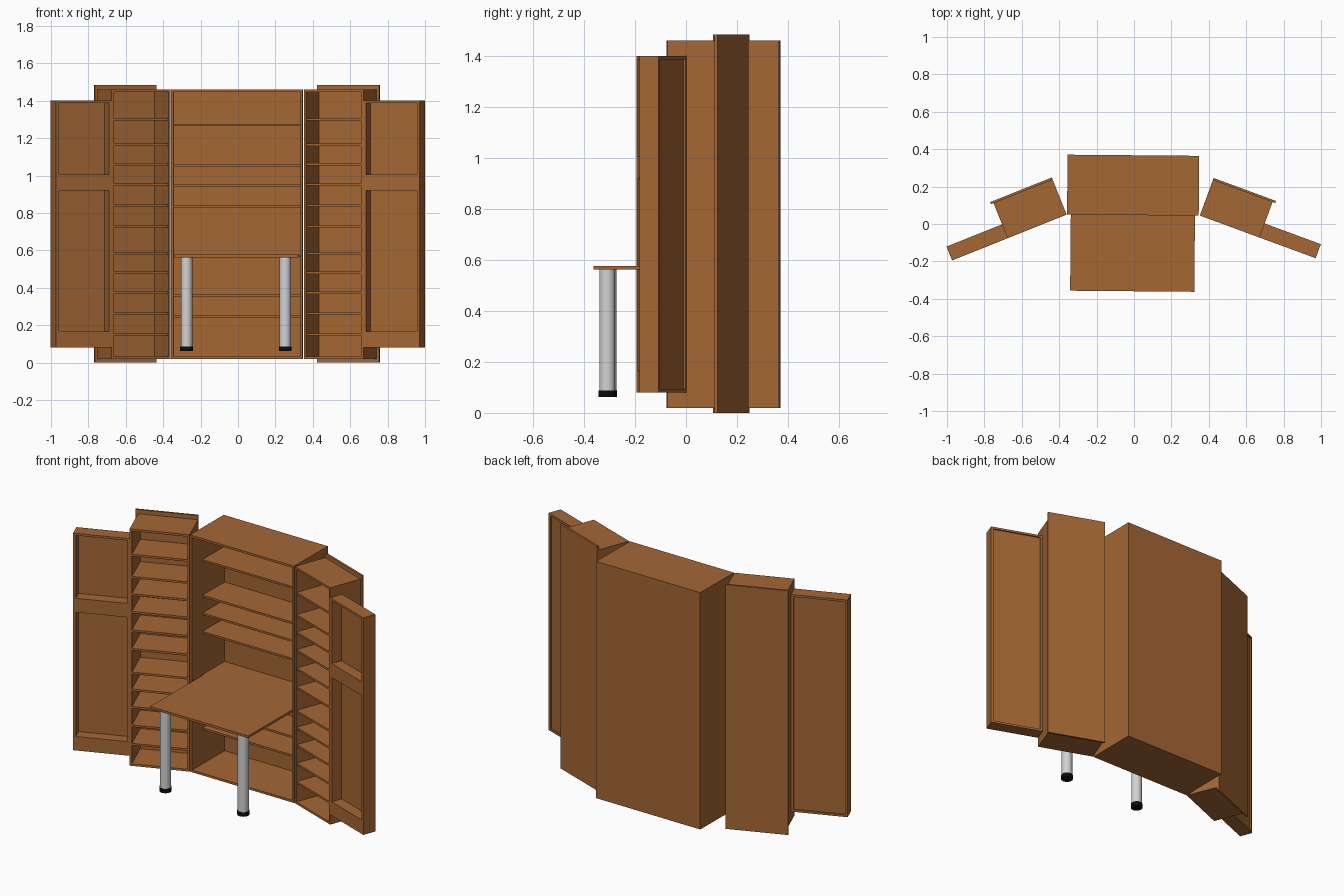
import bpy, bmesh, math
from mathutils import Vector

if "Cube" in bpy.data.objects:
    bpy.data.objects.remove(bpy.data.objects["Cube"])


def material(name, rgb):
    m = bpy.data.materials.new(name)
    m.diffuse_color = (*rgb, 1)
    m.use_nodes = True
    m.node_tree.nodes["Principled BSDF"].inputs["Base Color"].default_value = m.diffuse_color
    return m


WOOD = material("brown_wood", (0.37, 0.135, 0.035))
METAL = material("light_metal", (0.65, 0.65, 0.65))
RUBBER = material("black_rubber", (0.004, 0.004, 0.004))


def frame(x, y, degrees, side=1):
    """Plan frame: origin, direction along the front, direction to the back."""
    a = math.radians(degrees)
    u = Vector((side * math.cos(a), -math.sin(a), 0))
    v = Vector((side * math.sin(a), math.cos(a), 0))
    return Vector((x, y, 0)), u, v


def boards(name, fr, boxes):
    """One object from boxes (u0, u1, v0, v1, z0, z1) in a plan frame."""
    o, u, v = fr
    bm = bmesh.new()
    for u0, u1, v0, v1, z0, z1 in boxes:
        verts = bmesh.ops.create_cube(bm, size=1)["verts"]
        for p in verts:
            a = u0 if p.co.x < 0 else u1
            b = v0 if p.co.y < 0 else v1
            c = z0 if p.co.z < 0 else z1
            p.co = o + u * a + v * b + Vector((0, 0, c))
    bmesh.ops.recalc_face_normals(bm, faces=bm.faces)
    me = bpy.data.meshes.new(name)
    bm.to_mesh(me)
    bm.free()
    me.materials.append(WOOD)
    ob = bpy.data.objects.new(name, me)
    bpy.context.collection.objects.link(ob)


def post(name, loc, radius, z0, z1, mat):
    bpy.ops.mesh.primitive_cylinder_add(vertices=32, radius=radius, depth=z1 - z0,
                                        location=(loc.x, loc.y, (z0 + z1) / 2))
    ob = bpy.context.object
    ob.name = name
    ob.data.materials.append(mat)
    bpy.ops.object.shade_smooth_by_angle()


B, T, t = 0.02, 1.46, 0.013   # cabinet bottom, top, board thickness

# Centre cabinet: carcass, shelves set back from the front
C = frame(-0.006, 0.0475, 0.5)
W, D = 0.352, 0.32
boards("centre_carcass", C, [
    (-W, -W + t, 0, D, B, T), (W - t, W, 0, D, B, T),
    (-W + t, W - t, 0, D, B, B + t), (-W + t, W - t, 0, D, T - t, T),
    (-W + t, W - t, D - 0.01, D, B + t, T - t)])
boards("centre_shelves", C, [
    (-W + t, W - t, 0.1, D - 0.01, z - 0.006, z + 0.006)
    for z in (1.27, 1.053, 0.945, 0.833, 0.57, 0.36, 0.246)])

# Fold-out table with two legs
boards("table_top", C, [(-0.332, 0.332, -0.407, 0.1, 0.563, 0.577)])
for label, lu in (("left", -0.266), ("right", 0.261)):
    p = C[0] + C[1] * lu + C[2] * -0.354
    post(label + "_table_leg", p, 0.031, 0.085, 0.563, METAL)
    post(label + "_leg_foot", p, 0.034, 0.062, 0.087, RUBBER)

# Side cabinets and their open doors
side_shelves = (1.30, 1.165, 1.06, 0.952, 0.84, 0.727, 0.583, 0.48, 0.374, 0.262, 0.15)
L, E = 0.34, 0.66             # cabinet end, door end
for label, F in (("left", frame(-0.36, 0.05, 21.8, -1)),
                 ("right", frame(0.352, 0.045, 20.2, 1))):
    boards(label + "_cabinet_carcass", F, [
        (0, t, 0, 0.202, B, T), (L - t, L, 0, 0.202, B, T),
        (t, L - t, 0, 0.202, B, B + t), (t, L - t, 0, 0.202, T - t, T)])
    boards(label + "_cabinet_back", F, [(0, 0.355, 0.202, 0.214, 0, 1.485)])
    boards(label + "_cabinet_shelves", F, [
        (t, L - t, 0.003, 0.202, z - 0.006, z + 0.006) for z in side_shelves])
    # Door tray: rim, rails and a panel slightly inset from the back
    boards(label + "_door_frame", F, [
        (L, L + 0.015, 0, 0.08, 0.08, 1.4), (E - 0.016, E, 0, 0.08, 0.08, 1.4),
        (L + 0.015, E - 0.016, 0, 0.08, 0.08, 0.093),
        (L + 0.015, E - 0.016, 0, 0.08, 1.387, 1.4)])
    boards(label + "_door_rails", F, [
        (L + 0.015, E - 0.016, 0, 0.066, 0.093, 0.165),
        (L + 0.015, E - 0.016, 0, 0.066, 0.92, 1.005)])
    boards(label + "_door_panel", F, [
        (L + 0.015, E - 0.016, 0.066, 0.072, 0.093, 1.387)])
